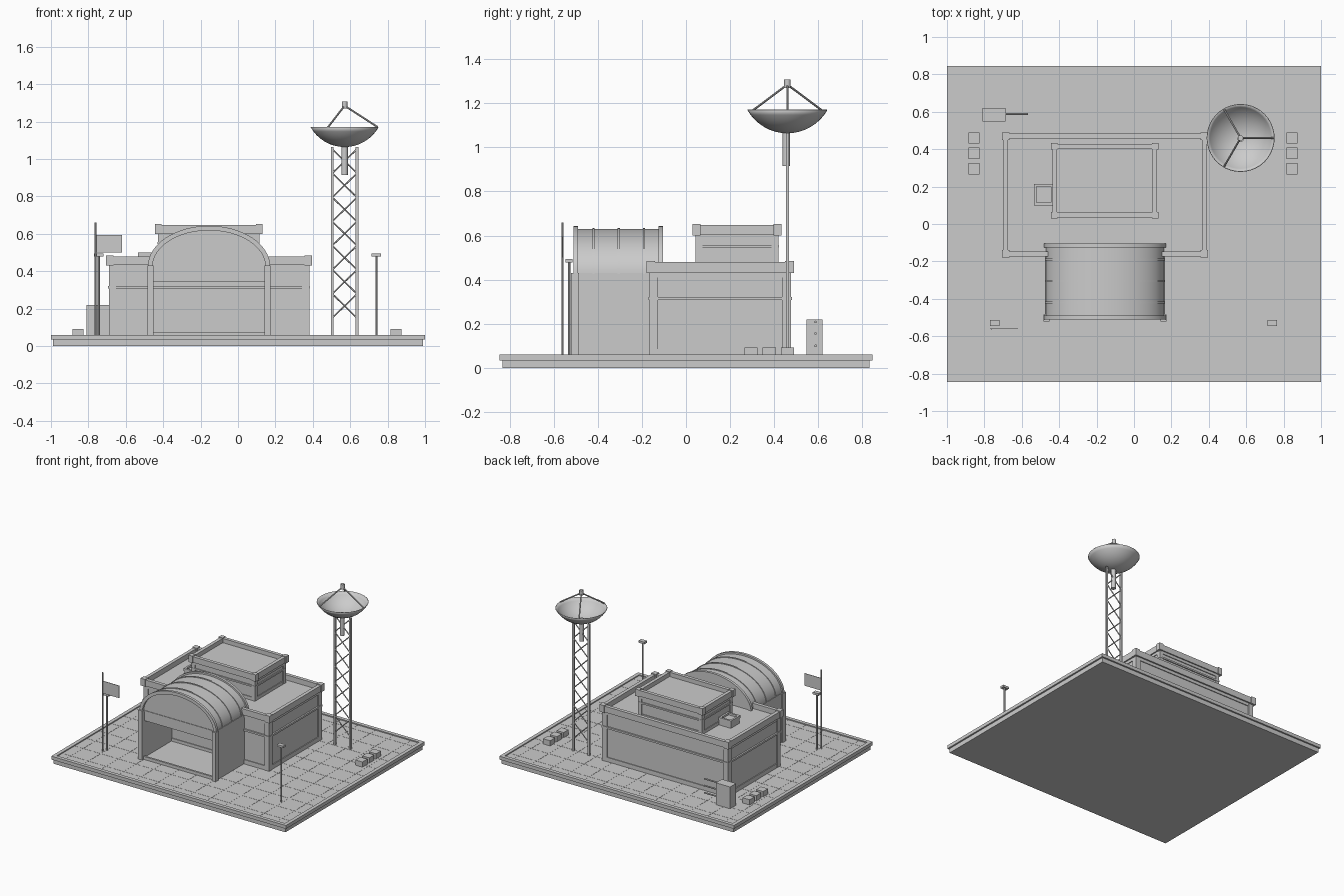
import bpy, bmesh, math
from mathutils import Vector

if "Cube" in bpy.data.objects:
    bpy.data.objects.remove(bpy.data.objects["Cube"])

grey = bpy.data.materials.new("plain_grey")
grey.use_nodes = True
grey.diffuse_color = (0.6, 0.6, 0.6, 1)
grey.node_tree.nodes["Principled BSDF"].inputs["Base Color"].default_value = (0.6, 0.6, 0.6, 1)


def finish(name, bm, smooth=False):
    bmesh.ops.recalc_face_normals(bm, faces=bm.faces)
    mesh = bpy.data.meshes.new(name)
    bm.to_mesh(mesh)
    bm.free()
    mesh.materials.append(grey)
    ob = bpy.data.objects.new(name, mesh)
    bpy.context.collection.objects.link(ob)
    if smooth:
        bpy.ops.object.select_all(action='DESELECT')
        ob.select_set(True)
        bpy.context.view_layer.objects.active = ob
        bpy.ops.object.shade_smooth_by_angle(angle=math.radians(35))
    return ob


def add_box(bm, x, y, z):
    """Box from (low, high) pairs."""
    verts = bmesh.ops.create_cube(bm, size=1)["verts"]
    for v in verts:
        v.co = [(lo + hi) / 2 + c * (hi - lo) for c, (lo, hi) in zip(v.co, (x, y, z))]


def box(name, x, y, z):
    bm = bmesh.new()
    add_box(bm, x, y, z)
    return finish(name, bm)


def frame(name, x, y, z, w):
    """Rectangular ring of wall thickness w inside the given bounds."""
    bm = bmesh.new()
    for e in (y[0], y[1] - w):
        add_box(bm, x, (e, e + w), z)
    for e in (x[0], x[1] - w):
        add_box(bm, (e, e + w), (y[0] + w, y[1] - w), z)
    return finish(name, bm)


def corners(name, x, y, z, w):
    bm = bmesh.new()
    for cx in (x[0], x[1] - w):
        for cy in (y[0], y[1] - w):
            add_box(bm, (cx, cx + w), (cy, cy + w), z)
    return finish(name, bm)


def grow(r, d):
    return (r[0] - d, r[1] + d)


def rod(name, a, b, r, sides=8):
    a, b = Vector(a), Vector(b)
    bm = bmesh.new()
    bmesh.ops.create_cone(bm, cap_ends=True, segments=sides, radius1=r, radius2=r, depth=(b - a).length)
    ob = finish(name, bm, True)
    ob.location = (a + b) / 2
    ob.rotation_euler = (b - a).to_track_quat('Z', 'Y').to_euler()
    return ob


# Ground slab with raised rim and tile joints
G = 0.052
box("ground_slab", (-0.988, 0.988), (-0.833, 0.833), (0, 0.036))
box("ground_floor", (-0.985, 0.985), (-0.83, 0.83), (0.03, G))
frame("ground_rim", (-1, 1), (-0.845, 0.845), (0.034, 0.06), 0.028)
bm = bmesh.new()
for i in range(-6, 7):
    add_box(bm, (i * 0.15 - 0.001, i * 0.15 + 0.001), (-0.815, 0.815), (0.05, G + 0.001))
for i in range(-5, 6):
    add_box(bm, (-0.97, 0.97), (i * 0.15 - 0.001, i * 0.15 + 0.001), (0.05, G + 0.001))
finish("tile_joints", bm)

# Main building
mx, my = (-0.683, 0.373), (-0.158, 0.468)
box("main_walls", mx, my, (G, 0.44))
corners("main_corner_posts", grow(mx, 0.008), grow(my, 0.008), (G, 0.43), 0.04)
frame("main_base_trim", grow(mx, 0.006), grow(my, 0.006), (G, 0.085), 0.02)
frame("main_middle_band", grow(mx, 0.012), grow(my, 0.012), (0.308, 0.322), 0.02)
frame("main_upper_band", grow(mx, 0.006), grow(my, 0.006), (0.41, 0.435), 0.02)
frame("main_parapet", grow(mx, 0.017), grow(my, 0.017), (0.433, 0.48), 0.027)
corners("main_parapet_corners", grow(mx, 0.022), grow(my, 0.022), (0.43, 0.485), 0.04)

# Upper storey
ux, uy = (-0.422, 0.108), (0.05, 0.413)
box("upper_walls", ux, uy, (0.43, 0.615))
corners("upper_corner_posts", grow(ux, 0.006), grow(uy, 0.006), (0.43, 0.6), 0.03)
frame("upper_base_trim", grow(ux, 0.005), grow(uy, 0.005), (0.43, 0.465), 0.02)
frame("upper_middle_band", grow(ux, 0.008), grow(uy, 0.008), (0.545, 0.557), 0.02)
frame("upper_top_band", grow(ux, 0.006), grow(uy, 0.006), (0.582, 0.605), 0.02)
frame("upper_parapet", grow(ux, 0.015), grow(uy, 0.015), (0.603, 0.648), 0.026)
corners("upper_parapet_corners", grow(ux, 0.022), grow(uy, 0.02), (0.6, 0.653), 0.035)

# Roof vent
box("vent_body", (-0.53, -0.43), (0.105, 0.21), (0.43, 0.485))
frame("vent_rim", (-0.535, -0.428), (0.1, 0.215), (0.48, 0.5), 0.015)

# Hangar: side walls, pillars and floor
cx, spring = -0.155, 0.425
for side in (-1, 1):
    tag = "left" if side > 0 else "right"
    def xs(a, b):
        return tuple(sorted((cx + side * a, cx + side * b)))
    box("hangar_wall_" + tag, xs(0.298, 0.32), (-0.51, -0.158), (G, 0.43))
    box("hangar_pillar_" + tag, xs(0.297, 0.33), (-0.522, -0.485), (G, 0.43))
box("hangar_floor", (cx - 0.3, cx + 0.3), (-0.505, -0.158), (G, 0.062))
box("hangar_sill", (cx - 0.3, cx + 0.3), (-0.505, -0.49), (G, 0.075))


def half_ellipse(rx, rz, n=32):
    return [(cx + rx * math.cos(math.pi * i / n), spring + rz * math.sin(math.pi * i / n)) for i in range(n + 1)]


def extrude_y(name, loops, y0, y1, smooth=False):
    """Extrude polygons lying in the xz plane from y0 to y1."""
    bm = bmesh.new()
    for pts in loops:
        bm.faces.new([bm.verts.new((x, y0, z)) for x, z in pts])
    bmesh.ops.remove_doubles(bm, verts=bm.verts, dist=1e-5)
    geo = bmesh.ops.extrude_face_region(bm, geom=bm.faces[:])
    for v in geo["geom"]:
        if isinstance(v, bmesh.types.BMVert):
            v.co.y = y1
    return finish(name, bm, smooth)


def arch(name, rx, rz, t, y0, y1):
    o, i = half_ellipse(rx, rz), half_ellipse(rx - t, rz - t)
    quads = [(o[k], o[k + 1], i[k + 1], i[k]) for k in range(len(o) - 1)]
    return extrude_y(name, quads, y0, y1, True)


# Vault, its ribs and the end panels
arch("hangar_vault", 0.316, 0.205, 0.014, -0.5, -0.115)
for n, y in enumerate((-0.42, -0.305, -0.19)):
    arch(f"vault_rib_{n + 1}", 0.321, 0.21, 0.008, y - 0.005, y + 0.005)
for name, y in (("front", -0.5), ("back", -0.115)):
    arch("vault_end_arch_" + name, 0.327, 0.218, 0.025, y - 0.01, y + 0.01)
lintel = half_ellipse(0.305, 0.196) + [(cx - 0.305, 0.345), (cx + 0.305, 0.345)]
extrude_y("hangar_front_panel", [lintel], -0.492, -0.475)
extrude_y("hangar_back_panel", [half_ellipse(0.305, 0.196)], -0.128, -0.112)
box("hangar_lintel_trim", (cx - 0.3, cx + 0.3), (-0.496, -0.488), (0.415, 0.425))

# Lattice tower
tx, ty = 0.57, 0.46
for x, tag in ((tx - 0.066, "right"), (tx + 0.066, "left")):
    box("tower_leg_" + tag, (x - 0.007, x + 0.007), (ty - 0.007, ty + 0.007), (G, 1.065))
cells, z0, step = 7, 0.15, 0.129
for k in range(cells):
    for s in (-1, 1):
        rod(f"tower_brace_{k + 1}", (tx - s * 0.066, ty + s * 0.003, z0 + k * step),
            (tx + s * 0.066, ty + s * 0.003, z0 + (k + 1) * step), 0.004, 6)

# Dish on its mast
rod("dish_mast", (tx, ty - 0.005, 0.915), (tx, ty - 0.005, 1.085), 0.017, 16)
bm = bmesh.new()
depth, rad, rings, segs = 0.105, 0.18, 8, 40
R = (rad ** 2 + depth ** 2) / (2 * depth)
top = math.asin(rad / R)
profile = [bm.verts.new((R * math.sin(top * k / rings), 0, R * (1 - math.cos(top * k / rings))))
           for k in range(rings + 1)]
edges = [bm.edges.new(p) for p in zip(profile, profile[1:])]
bmesh.ops.spin(bm, geom=profile + edges, cent=(0, 0, 0), axis=(0, 0, 1), angle=math.tau, steps=segs)
bmesh.ops.remove_doubles(bm, verts=bm.verts, dist=1e-5)
dish = finish("dish", bm, True)
dish.location = (tx, ty, 1.066)
shell = dish.modifiers.new("shell", 'SOLIDIFY')
shell.thickness = 0.004
shell.offset = 0
for k in range(3):
    a = math.tau * k / 3
    rod(f"dish_strut_{k + 1}", (tx + 0.178 * math.cos(a), ty + 0.178 * math.sin(a), 1.17),
        (tx, ty, 1.285), 0.005)
rod("dish_feed", (tx, ty, 1.27), (tx, ty, 1.308), 0.015, 12)

# Flag and lamp posts
rod("flag_pole", (-0.762, -0.56, G), (-0.762, -0.56, 0.66), 0.005)
box("flag", (-0.762, -0.62), (-0.562, -0.558), (0.5, 0.595))
for x, tag in ((-0.745, "right"), (0.74, "left")):
    rod("lamp_post_" + tag, (x, -0.53, G), (x, -0.53, 0.485), 0.006)
    box("lamp_head_" + tag, (x - 0.025, x + 0.025), (-0.546, -0.514), (0.478, 0.494))

# Storage crates in two rows
for x in (-0.855, 0.845):
    for n, y in enumerate((0.295, 0.378, 0.46)):
        box(f"crate_{n + 1}", (x - 0.03, x + 0.03), (y - 0.03, y + 0.03), (G, 0.092))

# Utility cabinet with pipes
box("utility_cabinet", (-0.81, -0.688), (0.547, 0.62), (G, 0.22))
for n, z in enumerate((0.1, 0.155, 0.208)):
    rod(f"cabinet_pipe_{n + 1}", (-0.69, 0.588, z), (-0.568, 0.588, z), 0.006)
